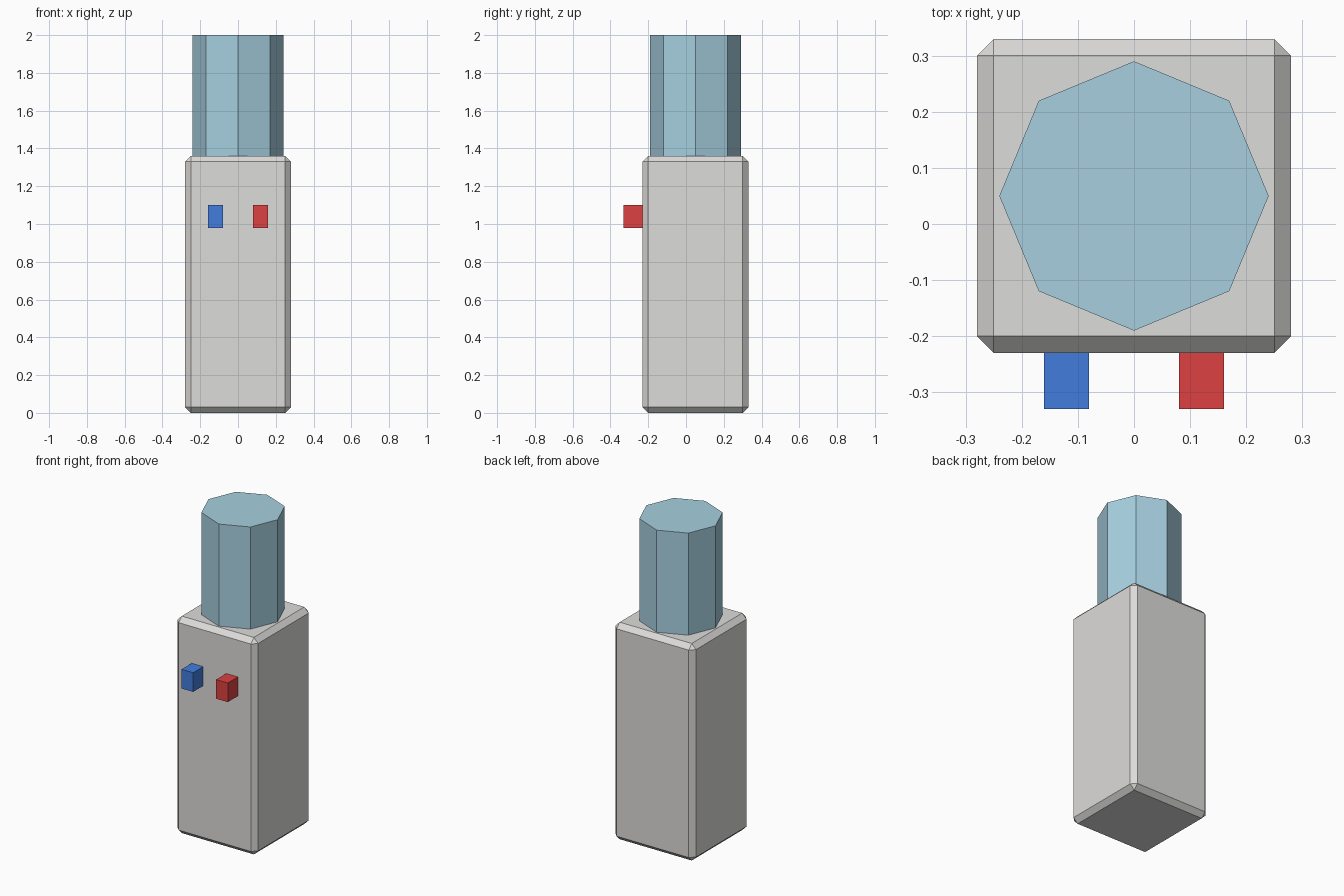
import bpy
from math import radians

cube = bpy.data.objects.get("Cube")
if cube:
    bpy.data.objects.remove(cube, do_unlink=True)


def make_material(name, colour):
    mat = bpy.data.materials.new(name)
    mat.use_nodes = True
    rgba = (*colour, 1)
    mat.diffuse_color = rgba
    mat.node_tree.nodes["Principled BSDF"].inputs["Base Color"].default_value = rgba
    return mat


def add_box(name, size, location, mat):
    bpy.ops.mesh.primitive_cube_add(size=1, location=location)
    box = bpy.context.object
    box.name = name
    box.scale = size
    bpy.ops.object.transform_apply(location=False, rotation=False, scale=True)
    box.data.materials.append(mat)
    return box


casing = make_material("light grey", (0.72, 0.715, 0.70))
water = make_material("pale blue", (0.385, 0.625, 0.74))
cold = make_material("blue", (0.055, 0.205, 0.72))
hot = make_material("red", (0.72, 0.052, 0.052))

CENTRE_Y = 0.05
BODY_WIDTH = 0.56
BODY_TOP = 1.36
TOTAL_HEIGHT = 2.0

# Chamfered cabinet
body = add_box("body", (BODY_WIDTH, BODY_WIDTH, BODY_TOP),
               (0, CENTRE_Y, BODY_TOP / 2), casing)
chamfer = body.modifiers.new("chamfer", 'BEVEL')
chamfer.width = 0.03
chamfer.segments = 1
chamfer.limit_method = 'ANGLE'

# Eight-sided bottle standing on the cabinet, corners on the axes
bottle_height = TOTAL_HEIGHT - BODY_TOP
bpy.ops.mesh.primitive_cylinder_add(
    vertices=8, radius=0.24, depth=bottle_height,
    location=(0, CENTRE_Y, BODY_TOP + bottle_height / 2),
    rotation=(0, 0, radians(90)))
bottle = bpy.context.object
bottle.name = "bottle"
bottle.data.materials.append(water)

# Taps on the front face
for name, x, mat in (("cold_tap", -0.12, cold), ("hot_tap", 0.12, hot)):
    add_box(name, (0.08, 0.10, 0.12), (x, -0.28, 1.04), mat)
